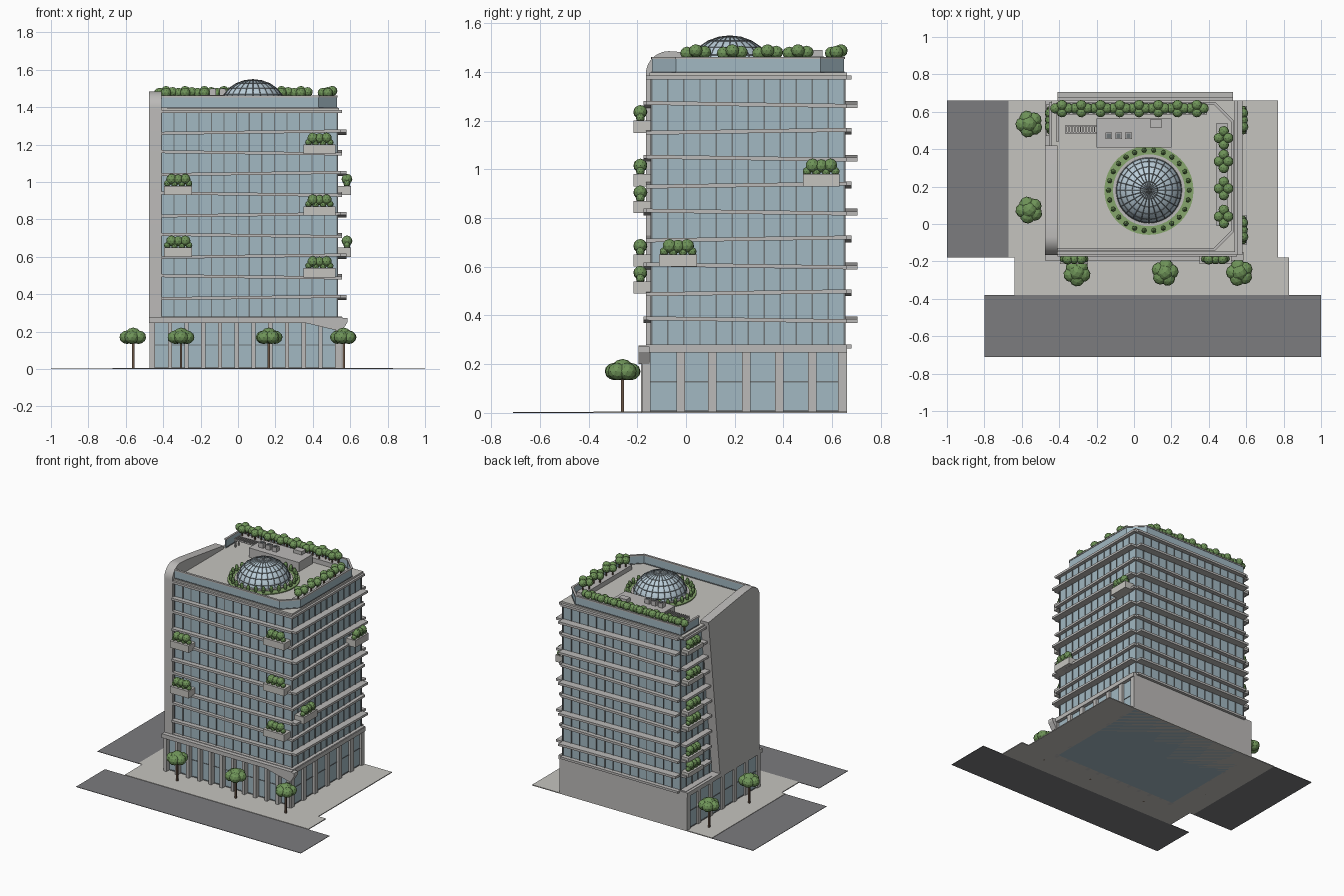
import bpy, bmesh, math, random
from mathutils import Matrix, Vector

if "Cube" in bpy.data.objects:
    bpy.data.objects.remove(bpy.data.objects["Cube"])
random.seed(4)

def material(name, rgb):
    m = bpy.data.materials.new(name)
    m.diffuse_color = (*rgb, 1)
    m.use_nodes = True
    m.node_tree.nodes["Principled BSDF"].inputs["Base Color"].default_value = m.diffuse_color
    return m

GLASS = material("glass", (0.36, 0.48, 0.54))
DOME = material("dome_glass", (0.50, 0.62, 0.70))
DARK = material("frame_dark", (0.16, 0.18, 0.19))
ROAD = material("asphalt", (0.20, 0.20, 0.21))
PAVE = material("paving", (0.56, 0.55, 0.52))
STONE = material("stone", (0.50, 0.49, 0.48))
LEAF = material("leaf", (0.16, 0.30, 0.10))
LAWN = material("lawn", (0.24, 0.38, 0.15))
BARK = material("bark", (0.14, 0.09, 0.06))

def finish(name, bm, mat):
    bmesh.ops.recalc_face_normals(bm, faces=bm.faces)
    me = bpy.data.meshes.new(name)
    bm.to_mesh(me)
    bm.free()
    ob = bpy.data.objects.new(name, me)
    bpy.context.collection.objects.link(ob)
    if mat:
        me.materials.append(mat)
    return ob

def boxes(name, items, mat=None):
    """items: (x0,x1,y0,y1,z0,z1[,axis,tilt]); tilt raises one end along an axis"""
    bm = bmesh.new()
    for b in items:
        c = Vector([(b[i] + b[i + 1]) / 2 for i in (0, 2, 4)])
        s = Vector([b[i + 1] - b[i] for i in (0, 2, 4)])
        vs = bmesh.ops.create_cube(bm, size=1)["verts"]
        for v in vs:
            side = v.co[b[6]] * 2 * b[7] if len(b) > 6 else 0
            v.co = Vector([c[i] + v.co[i] * s[i] for i in range(3)])
            v.co.z += side
    return finish(name, bm, mat)

def blobs(name, items, mat=LEAF, sub=2):
    """items: (x,y,z,r,zscale) low-poly balls"""
    bm = bmesh.new()
    for x, y, z, r, k in items:
        m = Matrix.Translation((x, y, z)) @ Matrix.Rotation(random.random() * 6, 4, 'Z') @ Matrix.Diagonal((1, 1, k, 1))
        bmesh.ops.create_icosphere(bm, subdivisions=sub, radius=r, matrix=m)
    return finish(name, bm, mat)

def prism(name, pts, axis, a, b, mat=None):
    """outline extruded along x (pts = y,z), y (pts = x,z) or z (pts = x,y)"""
    def put(p, t):
        q = list(p)
        q.insert(axis, t)
        return q
    bm = bmesh.new()
    lo = [bm.verts.new(put(p, a)) for p in pts]
    hi = [bm.verts.new(put(p, b)) for p in pts]
    bm.faces.new(lo)
    bm.faces.new(hi)
    for i in range(len(pts)):
        j = (i + 1) % len(pts)
        bm.faces.new((lo[i], lo[j], hi[j], hi[i]))
    return finish(name, bm, mat)

# ground
prism("pavement", [(-.64, -.38), (.83, -.38), (.83, -.18), (.77, -.18), (.77, .66), (-.67, .66), (-.67, -.18), (-.64, -.18)],
      2, 0, .006, PAVE)
boxes("roads", [(-1, -.67, -.18, .66, 0, .003), (-.8, 1, -.71, -.38, 0, .003)], ROAD)

# podium
boxes("podium_glass", [(-.46, .535, -.15, .645, 0, .27)], GLASS)
boxes("podium_back_wall", [(-.47, .55, .64, .66, 0, .27)], STONE)
cols = [(x, x + .022, -.185, -.15, 0, .25) for x in [-.465 + i * .0895 for i in range(12)]]
for y in (-.18, -.04, .09, .23, .365, .5, .625):
    cols += [(.535, .553, y, y + .035, 0, .25), (-.472, -.46, y, y + .035, 0, .25)]
boxes("podium_columns", cols, STONE)
bars = [(-.46, .535, -.153, -.15, z, z + .005) for z in (.006, .125)]
bars += [(.535, .538, -.15, .64, z, z + .005) for z in (.006, .125)]
bars += [(-.463, -.46, -.15, .64, z, z + .005) for z in (.006, .125)]
boxes("podium_transoms", bars, DARK)
boxes("podium_cornice", [(-.475, .56, -.195, .66, .247, .277)], STONE)
prism("corner_canopy", [(.35, .249), (.555, .20), (.585, .25), (.585, .272), (.35, .277)], 1, -.195, -.15, STONE)

# tower body with mullions
X0, X1, Y0, Y1 = -.41, .53, -.14, .65
boxes("tower_glass", [(X0, X1, Y0, Y1, .27, 1.385)], GLASS)
mull = []
for i in range(15):
    x = X0 + (X1 - X0) * i / 14
    mull += [(x - .003, x + .003, Y0 - .005, Y0, .27, 1.385), (x - .003, x + .003, Y1, Y1 + .005, .27, 1.385)]
for i in range(13):
    y = Y0 + (Y1 - Y0) * i / 12
    mull += [(X1, X1 + .005, y - .003, y + .003, .27, 1.385), (X0 - .005, X0, y - .003, y + .003, .27, 1.385)]
boxes("mullions", mull, DARK)

# slightly tilted floor ledges on each side
FLOORS = [.27 + i * .1105 for i in range(11)]
led = []
for i, z in enumerate(FLOORS):
    odd = i % 2
    t = (.006 if odd else -.006) if 0 < i < 10 else 0
    px, py, pb = X1 + (.05 if odd else .025), Y0 - (.035 if odd else .025), Y1 + (.055 if odd else .03)
    a, b = z - .006, z + .01
    led += [(X0, X1 + .02, py, Y0, a, b, 0, t), (X1, px, Y0 - .025, Y1 + .01, a, b, 1, -t),
            (X0, X1, Y1, pb, a, b, 0, -t), (X0 - .045, X0, .35, Y1, a, b)]
boxes("floor_ledges", led, STONE)

# side wall with a rounded top front corner and slanted rear edge
arc = [(-.07 - .095 * math.cos(a), 1.39 + .095 * math.sin(a)) for a in [math.pi / 2 * i / 10 for i in range(11)]]
wall = prism("side_wall", [(.29, .277), (-.165, .277)] + arc + [(.0, 1.48), (.42, 1.42)], 0, -.475, -.41, STONE)
bpy.context.view_layer.objects.active = wall
wall.select_set(True)
bpy.ops.object.shade_smooth_by_angle(angle=math.radians(30))

# roof deck and chamfered glass parapet
boxes("roof_deck", [(X0 - .03, X1 + .01, Y0 - .01, Y1 + .01, 1.378, 1.397)], PAVE)
path = [(-.41, -.135), (.43, -.135), (.525, -.04), (.525, .55), (.43, .645), (-.41, .645), (-.41, .44)]
def ribbon(name, z0, z1, thick, mat):
    bm = bmesh.new()
    lo = [bm.verts.new((x, y, z0)) for x, y in path]
    hi = [bm.verts.new((x, y, z1)) for x, y in path]
    for i in range(len(path) - 1):
        bm.faces.new((lo[i], lo[i + 1], hi[i + 1], hi[i]))
    ob = finish(name, bm, mat)
    mod = ob.modifiers.new("thick", 'SOLIDIFY')
    mod.thickness, mod.offset = thick, 0
ribbon("parapet_glass", 1.39, 1.455, .008, GLASS)
ribbon("parapet_rail", 1.453, 1.462, .016, STONE)
ribbon("parapet_foot", 1.39, 1.402, .014, DARK)

# dome, ribs, base ring and garden ring
CX, CY = .08, .18
def half_dome(name, r, h, mat, seg, rings):
    bm = bmesh.new()
    bmesh.ops.create_uvsphere(bm, u_segments=seg, v_segments=rings * 2, radius=1)
    bmesh.ops.delete(bm, geom=[v for v in bm.verts if v.co.z < -.01], context='VERTS')
    for v in bm.verts:
        v.co = Vector((CX + v.co.x * r, CY + v.co.y * r, 1.39 + v.co.z * h))
    return finish(name, bm, mat)
dome = half_dome("dome", .178, .157, DOME, 48, 12)
for p in dome.data.polygons:
    p.use_smooth = True
ribs = half_dome("dome_ribs", .179, .158, DARK, 24, 6)
wf = ribs.modifiers.new("wire", 'WIREFRAME')
wf.thickness = .004

def disc(name, r, z0, z1, mat):
    prism(name, [(CX + r * math.cos(a), CY + r * math.sin(a)) for a in [math.tau * i / 48 for i in range(48)]], 2, z0, z1, mat)
disc("garden_ring", .238, 1.39, 1.404, LAWN)
disc("dome_base", .192, 1.39, 1.412, STONE)
blobs("garden_shrubs", [(CX + .216 * math.cos(a), CY + .216 * math.sin(a), 1.425, .013, 2.0)
                        for a in [math.tau * i / 26 for i in range(26)]])

# roof plant room, equipment and pergola
boxes("plant_room", [(-.2, .2, .41, .565, 1.39, 1.465)], STONE)
boxes("roof_units", [(x - .018, x + .018, .455, .49, 1.465, 1.497) for x in (-.135, -.082, -.03)]
      + [(.085, .15, .515, .56, 1.465, 1.49)], STONE)
boxes("unit_fans", [(x - .011, x + .011, .461, .484, 1.497, 1.501) for x in (-.135, -.082, -.03)], DARK)
boxes("pergola", [(-.365 + i * .015, -.358 + i * .015, .48, .53, 1.455, 1.463) for i in range(11)]
      + [(-.37, -.2, y, y + .006, 1.445, 1.455) for y in (.485, .52)]
      + [(x, x + .008, y, y + .008, 1.39, 1.447) for x in (-.365, -.215) for y in (.484, .519)], STONE)

# roof hedges: planter troughs with ball trees
boxes("roof_troughs", [(-.40, .39, .585, .635, 1.39, 1.43), (.44, .50, -.01, .54, 1.39, 1.43)], STONE)
rb, stems = [], []
def clump(x, y, along_x):
    for k, (u, w, dz) in enumerate([(-.036, 0, -.004), (0, .018, .006), (.036, 0, 0), (0, -.02, -.004)]):
        a, b = (x + u, y + w) if along_x else (x + w * 1.3, y + u)
        rb.append((a, b, 1.481 + dz, .028, .95))
        stems.append((a - .004, a + .004, b - .004, b + .004, 1.42, 1.47))
for i in range(8):
    clump(-.385 + i * .103, .618, True)
for y in (.04, .19, .335, .46):
    clump(.48, y, False)
blobs("roof_trees", rb)
boxes("roof_tree_stems", stems, BARK)

# balcony planters with shrubs: (x0,x1,y0,y1,z) of each box
plant = [(-.395, -.245, -.215, Y0, z) for z in (.93, .6)]
plant += [(.35, .52, -.215, Y0, z) for z in (1.15, .82, .49)]
plant += [(X1, .605, .48, .63, .93), (X1, .605, -.11, .045, .6)]
side = [(-.47, X0, .47, .64, FLOORS[i]) for i in (9, 7, 5, 4, 2, 1)]
boxes("balcony_planters", [(*p[:4], p[4], p[4] + .05) for p in plant]
      + [(*p[:4], p[4], p[4] + .03) for p in side], PAVE)
shr = []
for n, (x0, x1, y0, y1, z) in enumerate(plant + side):
    lift = .05 if n < len(plant) else .035
    cx, cy = (x0 + x1) / 2, (y0 + y1) / 2
    long_x = x1 - x0 > y1 - y0
    ox, oy = (0, -.01) if long_x else ((.015 if cx > 0 else -.008), 0)
    for u, dz, r in [(-.035, .035, .029), (.0, .034, .027), (.038, .036, .028), (-.058, .012, .018),
                     (-.02, .01, .018), (.02, .01, .018), (.058, .012, .018)]:
        shr.append((cx + ox + (u if long_x else 0), cy + oy + (0 if long_x else u), z + lift + dz, r, 1))
blobs("balcony_shrubs", shr)

# street trees
crown, trunks = [], []
for x, y in ((-.56, .535), (-.56, .075), (-.305, -.26), (.165, -.26), (.565, -.26)):
    trunks.append((x - .006, x + .006, y - .006, y + .006, 0, .17))
    crown.append((x, y, .178, .046, .95))
    for i in range(5):
        a = math.tau * i / 5 + x
        crown.append((x + .034 * math.cos(a), y + .034 * math.sin(a), .17, .04, .9))
blobs("street_tree_crowns", crown)
boxes("street_tree_trunks", trunks, BARK)
